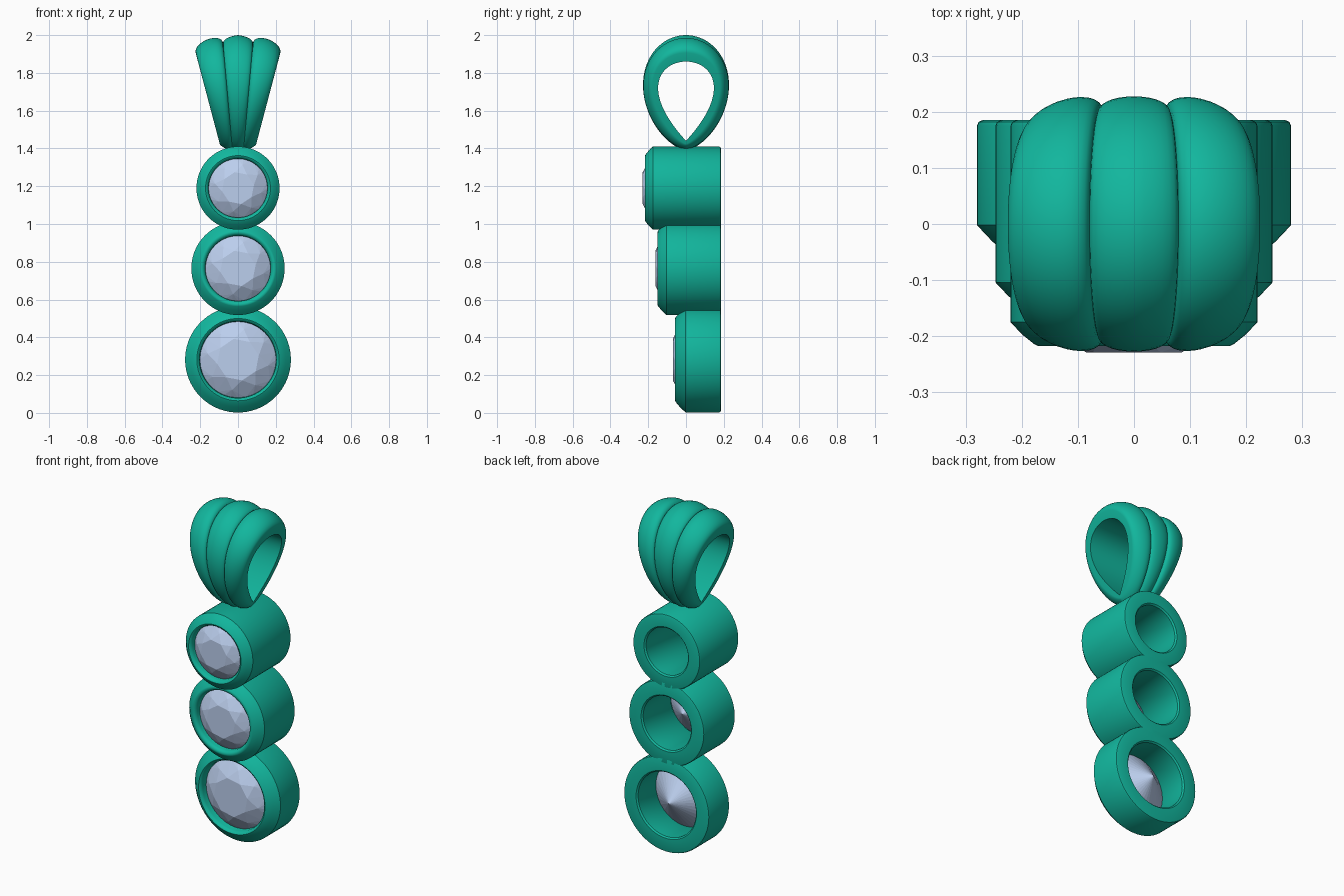
import bpy, bmesh, math
from math import sin, cos, pi, sqrt

if "Cube" in bpy.data.objects:
    bpy.data.objects.remove(bpy.data.objects["Cube"])


def material(name, color):
    m = bpy.data.materials.new(name)
    m.diffuse_color = color
    m.use_nodes = True
    m.node_tree.nodes["Principled BSDF"].inputs["Base Color"].default_value = m.diffuse_color
    return m


METAL = material("green_metal", (0.006, 0.47, 0.34, 1))
STONE = material("pale_stone", (0.50, 0.62, 0.85, 1))


def finish(name, bm, mat, angle=None):
    bmesh.ops.recalc_face_normals(bm, faces=bm.faces[:])
    me = bpy.data.meshes.new(name)
    bm.to_mesh(me)
    bm.free()
    ob = bpy.data.objects.new(name, me)
    bpy.context.collection.objects.link(ob)
    me.materials.append(mat)
    if angle:
        bpy.ops.object.select_all(action='DESELECT')
        ob.select_set(True)
        bpy.context.view_layer.objects.active = ob
        bpy.ops.object.shade_smooth_by_angle(angle=math.radians(angle))
    return ob


def ring_mesh(rings):
    """Skin closed sections joined into a closed loop."""
    bm = bmesh.new()
    vs = [[bm.verts.new(p) for p in ring] for ring in rings]
    n, m = len(vs), len(vs[0])
    for i in range(n):
        for j in range(m):
            a, b = vs[i], vs[(i + 1) % n]
            bm.faces.new((a[j], a[(j + 1) % m], b[(j + 1) % m], b[j]))
    return bm


def bezel(name, zc, R, front, rs, rh, c):
    back = 0.185
    # radius / depth section of the tube, lathed around the y axis
    prof = [(rh, back - 0.008), (rh + 0.008, back), (R - 0.01, back),
            (R - 0.003, back - 0.003), (R, back - 0.01), (R, front + c),
            (R - c * 0.5, front + c * 0.47), (R - c, front + 0.003),
            (R - c - 0.006, front), (rs + 0.014, front + 0.001),
            (rs + 0.006, front + 0.007), (rs + 0.001, front + 0.018),
            (rs, front + 0.045), (rh, front + 0.07)]
    n = 72
    rings = [[(r * cos(2 * pi * i / n), y, zc + r * sin(2 * pi * i / n))
              for r, y in prof] for i in range(n)]
    finish(name, ring_mesh(rings), METAL, 35)


def gem(name, zc, R, table):
    # brilliant cut: table, crown ring, girdle and culet, closed by a hull
    bm = bmesh.new()
    layers = [(8, 0.55, 0.0, 0.0), (8, 0.80, 0.13, 0.5), (32, 1.0, 0.30, 0.0),
              (32, 1.0, 0.34, 0.0), (1, 0.0, 1.15, 0.0)]
    for n, r, d, off in layers:
        for i in range(n):
            a = 2 * pi * (i + off) / n + 0.2
            bm.verts.new((r * R * cos(a), table + d * R, zc + r * R * sin(a)))
    bmesh.ops.convex_hull(bm, input=bm.verts[:])
    bmesh.ops.dissolve_limit(bm, angle_limit=0.02, verts=bm.verts[:], edges=bm.edges[:])
    finish(name, bm, STONE)


# three stone settings: name, centre z, radius, front y, stone radius, hole radius, chamfer
for tag, zc, R, front, rs, rh, c in [
        ("top", 1.19, 0.22, -0.217, 0.155, 0.138, 0.042),
        ("middle", 0.765, 0.247, -0.150, 0.172, 0.157, 0.046),
        ("bottom", 0.282, 0.28, -0.058, 0.202, 0.190, 0.056)]:
    bezel(tag + "_bezel", zc, R, front, rs, rh, c)
    gem(tag + "_stone", zc, rs * 1.01, front - 0.012)

# bail: teardrop loop, with a three-lobed section that fans out from a point
FAN_Z, FAN = 1.06, 0.265
section = [(k / 6 * FAN, 0.0) for k in range(6, -7, -1)]
steps = 14
for lobe in (-1, 0, 1):
    for i in range(steps + (lobe == 1)):
        u = -cos(pi * i / steps)
        if lobe == 0:
            f = 0.74 + 0.26 * sqrt(max(0, 1 - u * u))
        else:
            f = 0.57 - 0.17 * u * lobe + 0.38 * sqrt(max(0, 1 - u * u))
        section.append(((lobe + u / 2) / 1.5 * FAN, f))


def bail_point(t, k, f):
    yi, zi = 0.192 * sin(t) * abs(sin(t / 2)), 1.65 - 0.21 * cos(t)
    yo, zo = 0.25 * sin(t) * abs(sin(t / 2)) ** 0.3, 1.695 - 0.305 * cos(t)
    fz = f * (1 - 0.18 * abs(k) / FAN)
    z = zi + (zo - zi) * fz
    return (k * (z - FAN_Z), yi + (yo - yi) * f, z)


N = 80
finish("bail", ring_mesh([[bail_point(2 * pi * i / N, k, f) for k, f in section]
                          for i in range(N)]), METAL, 35)
